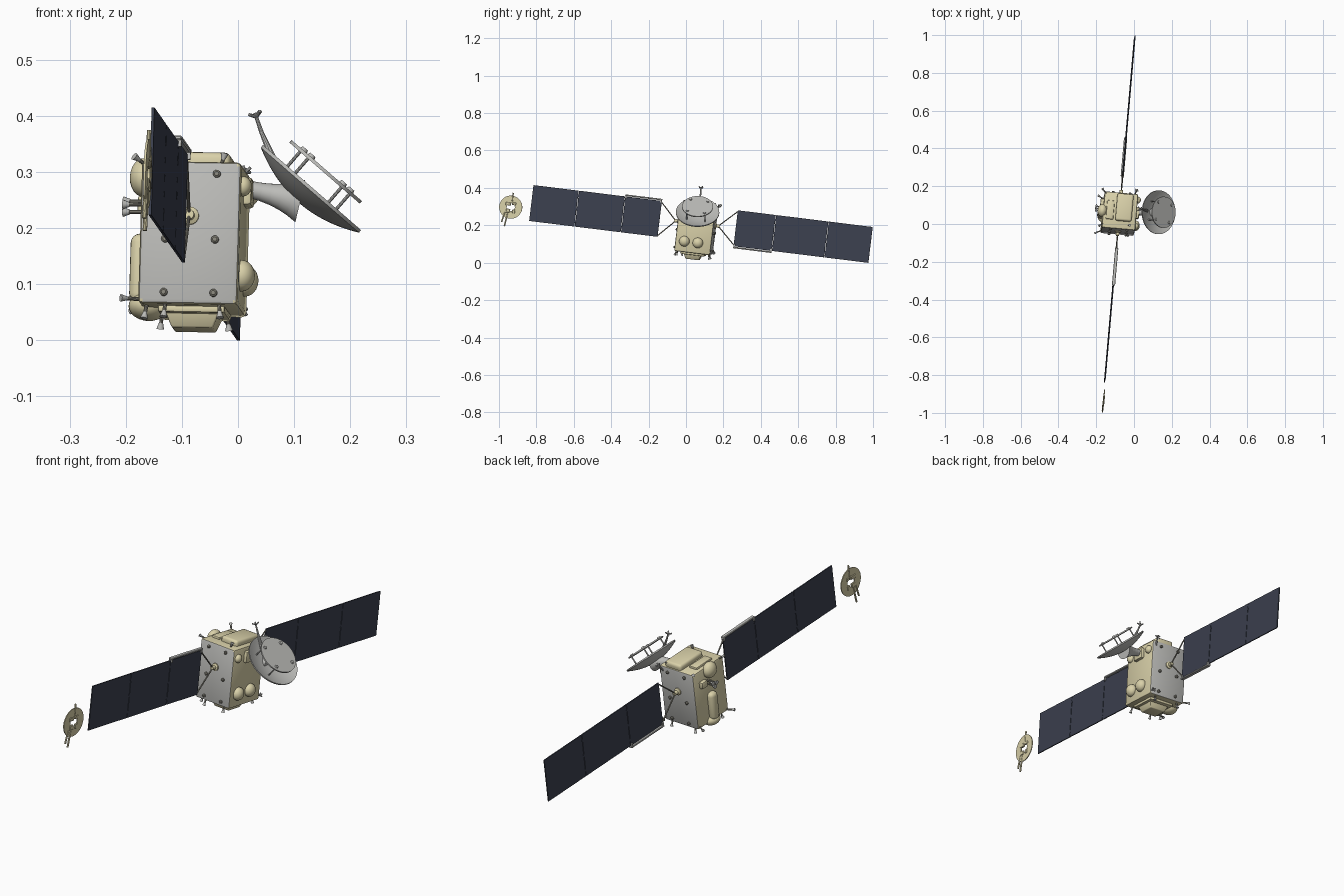
import bpy, bmesh, math
from mathutils import Vector, Matrix

if "Cube" in bpy.data.objects:
    bpy.data.objects.remove(bpy.data.objects["Cube"])

# Colours
def material(name, rgb):
    m = bpy.data.materials.new(name)
    m.diffuse_color = (*rgb, 1)
    m.use_nodes = True
    m.node_tree.nodes["Principled BSDF"].inputs["Base Color"].default_value = m.diffuse_color
    return m

TAN = material("tan foil", (0.70, 0.64, 0.40))
GREY = material("light grey", (0.50, 0.50, 0.48))
NAVY = material("navy solar cell", (0.046, 0.053, 0.080))
METAL = material("dull metal", (0.25, 0.24, 0.20))

# Tilted spacecraft frame: Y along the wings, Z up through the body
O = Vector((-0.078, 0.055, 0.18))
Y = Vector((0.086, 0.988, -0.122)).normalized()
Z = Vector((0.03, 0.13, 0.99))
Z = (Z - Y * Z.dot(Y)).normalized()
X = Y.cross(Z)
M = Matrix.Translation(O) @ Matrix((X, Y, Z)).transposed().to_4x4()
INV = M.inverted()

def loc(x, y, z):
    """World grid position to spacecraft frame."""
    return INV @ Vector((x, y, z))

def finish(name, bm, mat, angle=35):
    bmesh.ops.recalc_face_normals(bm, faces=bm.faces[:])
    bm.transform(M)
    me = bpy.data.meshes.new(name)
    bm.to_mesh(me)
    bm.free()
    me.materials.append(mat)
    for p in me.polygons:
        p.use_smooth = True
    me.set_sharp_from_angle(angle=math.radians(angle))
    ob = bpy.data.objects.new(name, me)
    bpy.context.collection.objects.link(ob)
    return ob

def box(name, c, size, mat, bevel=0.0, taper=1.0, seg=2):
    bm = bmesh.new()
    bmesh.ops.create_cube(bm, size=1)
    for v in bm.verts:
        if v.co.z < 0:
            v.co.x *= taper
            v.co.y *= taper
        v.co = Vector([a * b for a, b in zip(v.co, size)]) + Vector(c)
    if bevel:
        bmesh.ops.bevel(bm, geom=bm.edges[:], offset=bevel, segments=seg,
                        profile=0.5, affect='EDGES')
    return finish(name, bm, mat)

def lathe(name, base, axis, prof, mat, n=20, closed=False):
    """Spin (radius, height) points around an axis."""
    q = Vector(axis).to_track_quat('Z', 'Y')
    bm = bmesh.new()
    rings = []
    for r, h in prof:
        rings.append([bm.verts.new(Vector(base) + q @ Vector((
            r * math.cos(2 * math.pi * i / n), r * math.sin(2 * math.pi * i / n), h)))
            for i in range(n)])
    pairs = list(zip(rings, rings[1:]))
    if closed:
        pairs.append((rings[-1], rings[0]))
    for a, b in pairs:
        for i in range(n):
            bm.faces.new((a[i], a[(i + 1) % n], b[(i + 1) % n], b[i]))
    if not closed:
        bm.faces.new(rings[0])
        bm.faces.new(rings[-1])
    return finish(name, bm, mat)

def rod(name, a, b, r, mat, r2=None, n=10):
    d = Vector(b) - Vector(a)
    return lathe(name, a, d, [(r, 0), (r if r2 is None else r2, d.length)], mat, n)

def ball(name, c, size, mat):
    bm = bmesh.new()
    bmesh.ops.create_uvsphere(bm, u_segments=20, v_segments=12, radius=1)
    bm.transform(Matrix.Translation(c) @ Matrix.Diagonal((*size, 1)))
    return finish(name, bm, mat)

def thruster(name, a, b, r=0.007):
    a, b = Vector(a), Vector(b)
    d = (b - a).normalized()
    rod(name + "_stem", a, b, 0.0035, METAL)
    lathe(name + "_nozzle", b - d * 0.004, d,
          [(r * 0.5, 0), (r * 0.7, 0.005), (r, 0.012)], GREY, 12)

def cross_antenna(name, a, b, arm=0.014):
    a, b = Vector(a), Vector(b)
    d = (b - a).normalized()
    s = d.orthogonal().normalized()
    t = d.cross(s)
    rod(name + "_mast", a, b, 0.004, GREY, 0.003)
    for k, e in enumerate((s, -s, t, -t)):
        rod(f"{name}_arm_{k}", b - d * 0.008, b + e * arm, 0.003, GREY, n=8)

# Body: grey radiators on the wing sides, tan foil elsewhere
body = box("body", (0, 0, 0), (0.178, 0.194, 0.256), TAN, 0.008)
body.data.materials.append(GREY)
for p in body.data.polygons:
    if abs(p.normal.dot(Y)) > 0.9:
        p.material_index = 1

# Radiator fittings and wing hubs
for s in (-1, 1):
    for u in (-0.043, 0.046):
        for w in (-0.108, -0.012, 0.106):
            lathe("radiator_fitting", (u, s * 0.096, w), (0, s, 0),
                  [(0.007, 0), (0.007, 0.006), (0.004, 0.009)], METAL, 10)
    lathe("wing_hub", (0, s * 0.096, 0.03), (0, s, 0),
          [(0.016, 0), (0.016, 0.006), (0.009, 0.01), (0.009, 0.026)], TAN, 16)

# Roof box, roof bumps and tapered underside
box("roof_box", (0.022, 0.018, 0.134), (0.086, 0.145, 0.034), TAN, 0.011, 1.0, 3)
box("roof_side_box", (-0.052, 0.0, 0.130), (0.04, 0.10, 0.014), TAN, 0.005)
box("underside_deck", (0.004, 0.0, -0.132), (0.12, 0.13, 0.014), TAN, 0.004)
box("underside_taper", (0.004, 0.0, -0.146), (0.102, 0.10, 0.034), TAN, 0.003, 0.72)

# Domes on the dish side
for v, w, r in ((-0.048, -0.07, 0.028), (0.025, -0.07, 0.028),
                (-0.07, 0.088, 0.018), (0.07, 0.088, 0.018)):
    ball("side_dome", (0.091, v, w), (r * 0.85, r, r), TAN)
box("dish_mount", (0.093, 0.0, 0.085), (0.02, 0.06, 0.05), TAN, 0.006)

# Tanks and equipment on the rear side
box("rear_tank", (-0.093, 0.0, -0.055), (0.04, 0.045, 0.125), TAN, 0.017, 1.0, 4)
ball("rear_lower_bulge", (-0.078, 0.0, -0.122), (0.036, 0.04, 0.026), TAN)
ball("rear_dome", (-0.092, -0.005, 0.108), (0.026, 0.035, 0.035), TAN)
box("rear_unit", (-0.095, 0.045, 0.065), (0.022, 0.035, 0.03), TAN, 0.005)
for k, (v, w) in enumerate(((0.0, 0.06), (0.014, 0.068), (0.008, 0.048))):
    thruster(f"rear_thruster_{k}", (-0.085, v, w), (-0.122, v * 1.5, w), 0.009)

# Corner thrusters
for k, (v, w) in enumerate(((-0.09, -0.12), (0.09, -0.118), (0.095, 0.125), (-0.08, 0.12))):
    thruster(f"rear_corner_thruster_{k}", (-0.08, v * 0.9, w),
             (-0.112 if w < 0 else -0.098, v * 1.08, w + (0.012 if w > 0 else 0)))
for k, (u, v) in enumerate(((-0.075, -0.06), (-0.04, -0.085), (0.055, -0.085),
                            (0.055, 0.085), (-0.06, 0.08))):
    thruster(f"lower_thruster_{k}", (u, v, -0.12), (u * 1.05, v * 1.08, -0.144))
for v in (-0.075, 0.085):
    thruster("roof_thruster", (0.05, v, 0.12), (0.055, v, 0.138))
cross_antenna("side_antenna", (0.07, 0.09, 0.10), loc(0.015, 0.18, 0.305), 0.010)
cross_antenna("lower_antenna", (0.08, 0.085, -0.11), loc(0.01, 0.15, 0.05), 0.008)

# Solar wings: cell panels, V yoke, hinges and edge rail
HALF, MID = 0.0965, 0.03
for side, s, stops in (("right", 1, (0.208, 0.416, 0.70, 0.94)),
                       ("left", -1, (0.20, 0.40, 0.65, 0.897))):
    for k in range(3):
        a, b = stops[k] + 0.0015, stops[k + 1] - 0.0015
        box(f"{side}_solar_panel_{k}", (0, s * (a + b) / 2, MID),
            (0.005, b - a, 2 * HALF), NAVY)
        if k:
            for w in (-0.07, 0, 0.07):
                box(f"{side}_panel_hinge", (0, s * stops[k], MID + w),
                    (0.006, 0.008, 0.012), NAVY)
    for e in (-1, 1):
        rod(f"{side}_yoke_arm", (0, s * 0.115, MID), (0, s * (stops[0] + 0.004), MID + e * 0.092),
            0.003, METAL)
    w = MID - s * (HALF + 0.007)
    box(f"{side}_edge_rail", (0, s * (stops[0] + stops[1]) / 2, w),
        (0.017, stops[1] - stops[0], 0.008), GREY, 0.002, 1.0, 1)
    for v in (stops[0] + 0.006, stops[1] - 0.006):
        box(f"{side}_rail_clip", (0, s * v, w + s * 0.008), (0.015, 0.008, 0.016), GREY)

# Dish: shallow bowl on a flared neck, facing up and outward
N = M.to_3x3().inverted() @ Vector((0.655, 0.0, 0.755)).normalized()
rim = loc(0.132, 0.062, 0.272)
DEPTH, RAD, STEPS = 0.030, 0.116, 8
inner = [(max(RAD * i / STEPS, 0.001), DEPTH * (i / STEPS) ** 2 - DEPTH) for i in range(STEPS + 1)]
outer = [(r, h - 0.006) for r, h in reversed(inner)]
lathe("dish", rim, N, inner + outer, GREY, 48, True)
neck_start, neck_end = loc(0.008, 0.062, 0.272), rim - N * (DEPTH + 0.002)
for k in range(6):
    t0, t1 = k / 6, (k + 1) / 6
    f = lambda t: 0.015 + 0.024 * t ** 2.5
    rod("dish_neck", neck_start.lerp(neck_end, t0), neck_start.lerp(neck_end, t1),
        f(t0), GREY, f(t1), 20)

# Flat plate in front of the dish, with struts and clips
plate = rim + N * 0.037
lathe("dish_plate", plate, N, [(0.083, -0.003), (0.083, 0.003)], GREY, 40)
q = N.to_track_quat('Z', 'Y')
for k in range(4):
    a = math.radians(45 + 90 * k)
    e = q @ Vector((math.cos(a), math.sin(a), 0))
    rod("plate_strut", rim + e * 0.07 - N * 0.018, plate + e * 0.07, 0.003, GREY)
    rod("plate_clip", plate + e * 0.066, plate + e * 0.066 + N * 0.008, 0.009, GREY, 0.006)

# Feed mast above the dish
knee = loc(0.042, 0.078, 0.37)
rod("feed_mast_base", loc(0.07, 0.07, 0.305), knee, 0.008, GREY, 0.004)
cross_antenna("feed_antenna", knee, loc(0.03, 0.08, 0.405), 0.014)

# Detached sensor ring beyond the left wing
C = loc(-0.161, -0.937, 0.297)
lathe("sensor_ring", C, (1, 0, 0),
      [(0.022, -0.002), (0.022, 0.002), (0.062, 0.002), (0.062, -0.002)], TAN, 32, True)
for v, w, a, b in ((-0.015, 0.016, 0.03, 0.016), (0.016, 0.02, 0.022, 0.014),
                   (-0.012, -0.02, 0.022, 0.02), (0.018, -0.02, 0.016, 0.02)):
    box("sensor_block", C + Vector((0, v, w)), (0.009, a, b), TAN, 0.002, 1.0, 1)
for v0, w0, v1, w1 in ((0.004, 0.03, 0.004, 0.078), (-0.012, -0.03, -0.022, -0.105),
                       (-0.028, -0.03, -0.04, -0.085)):
    rod("sensor_probe", C + Vector((0, v0, w0)), C + Vector((0, v1, w1)), 0.004, TAN)
